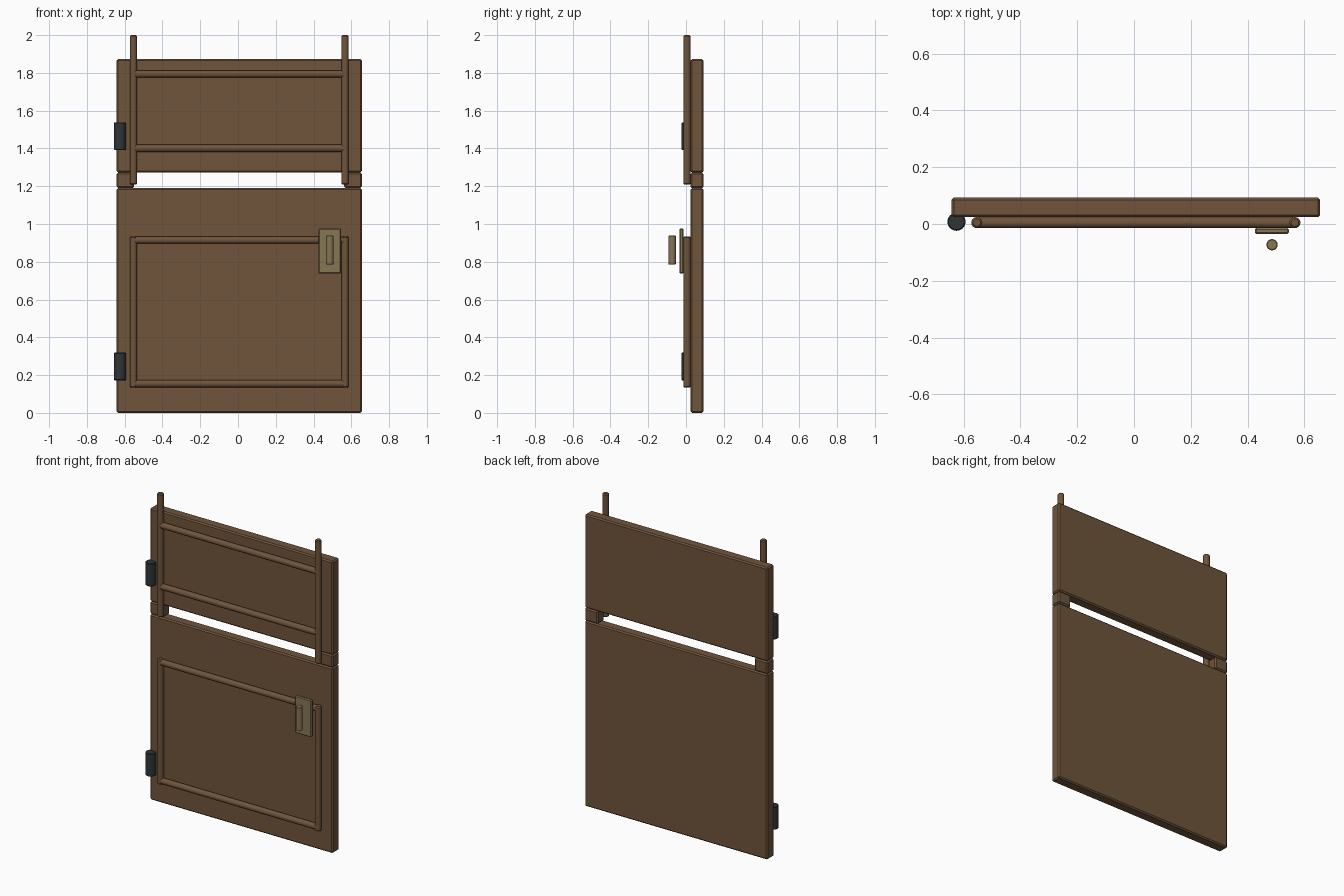
import bpy
import math

if "Cube" in bpy.data.objects:
    bpy.data.objects.remove(bpy.data.objects["Cube"])

CX = 0.0065        # door centre line
ROD_Y = 0.005      # depth of the front rods
ROD_R = 0.0195


def material(name, rgb):
    m = bpy.data.materials.new(name)
    m.diffuse_color = (*rgb, 1)
    m.use_nodes = True
    m.node_tree.nodes["Principled BSDF"].inputs["Base Color"].default_value = m.diffuse_color
    return m


wood = material("wood", (0.16, 0.09, 0.045))
iron = material("dark_iron", (0.03, 0.035, 0.037))
brass = material("brass", (0.24, 0.18, 0.09))


def finish(ob, name, mat, bevel, segments=1):
    ob.name = name
    ob.data.materials.append(mat)
    mod = ob.modifiers.new("edge", 'BEVEL')
    mod.width = bevel
    mod.segments = segments
    mod.limit_method = 'ANGLE'
    mod.angle_limit = math.radians(50)
    return ob


def box(name, x, y, z, mat, bevel=0.008):
    """Box from (min, max) ranges."""
    bpy.ops.mesh.primitive_cube_add(size=1, location=[sum(r) / 2 for r in (x, y, z)])
    ob = bpy.context.object
    ob.scale = [r[1] - r[0] for r in (x, y, z)]
    bpy.ops.object.transform_apply(location=False, rotation=False, scale=True)
    return finish(ob, name, mat, bevel)


def rod(name, x, y, z, length, r, mat, along_x=False, bevel=0.006, sides=16):
    bpy.ops.mesh.primitive_cylinder_add(
        vertices=sides, radius=r, depth=length, location=(x, y, z),
        rotation=(0, math.pi / 2 if along_x else 0, 0))
    bpy.ops.object.shade_smooth_by_angle(angle=math.radians(35))
    return finish(bpy.context.object, name, mat, bevel)


# Door slabs, with a see-through slot between them
W = 0.649
slab_y = (0.024, 0.093)
box("lower_panel", (CX - W, CX + W), slab_y, (0, 1.19), wood)
box("upper_panel", (CX - W, CX + W), slab_y, (1.272, 1.873), wood)

for side, s in (("left", -1), ("right", 1)):
    # Spacer blocks at the ends of the slot
    xs = sorted((CX + s * 0.556, CX + s * W))
    box(f"slot_block_{side}", xs, slab_y, (1.19, 1.272), wood)
    # Tall upper posts and lower frame stiles
    x = CX + s * 0.56
    rod(f"upper_post_{side}", x, ROD_Y, 1.604, 0.792, ROD_R, wood)
    rod(f"lower_stile_{side}", x, ROD_Y, 0.534, 0.80, ROD_R, wood)

# Horizontal rails
for name, z in (("upper_rail_top", 1.794), ("upper_rail_bottom", 1.401),
                ("lower_rail_top", 0.915), ("lower_rail_bottom", 0.155)):
    rod(name, CX, ROD_Y, z, 1.12, ROD_R, wood, along_x=True)

# Hinges
for name, z in (("upper_hinge", 1.465), ("lower_hinge", 0.245)):
    rod(name, -0.625, 0.008, z, 0.147, 0.032, iron, bevel=0.004, sides=24)

# Handle plate and grip
box("handle_plate", (0.426, 0.545), (-0.035, -0.014), (0.737, 0.977), brass, 0.005)
rod("handle_grip", 0.486, -0.073, 0.862, 0.153, 0.02, brass, bevel=0.003)
